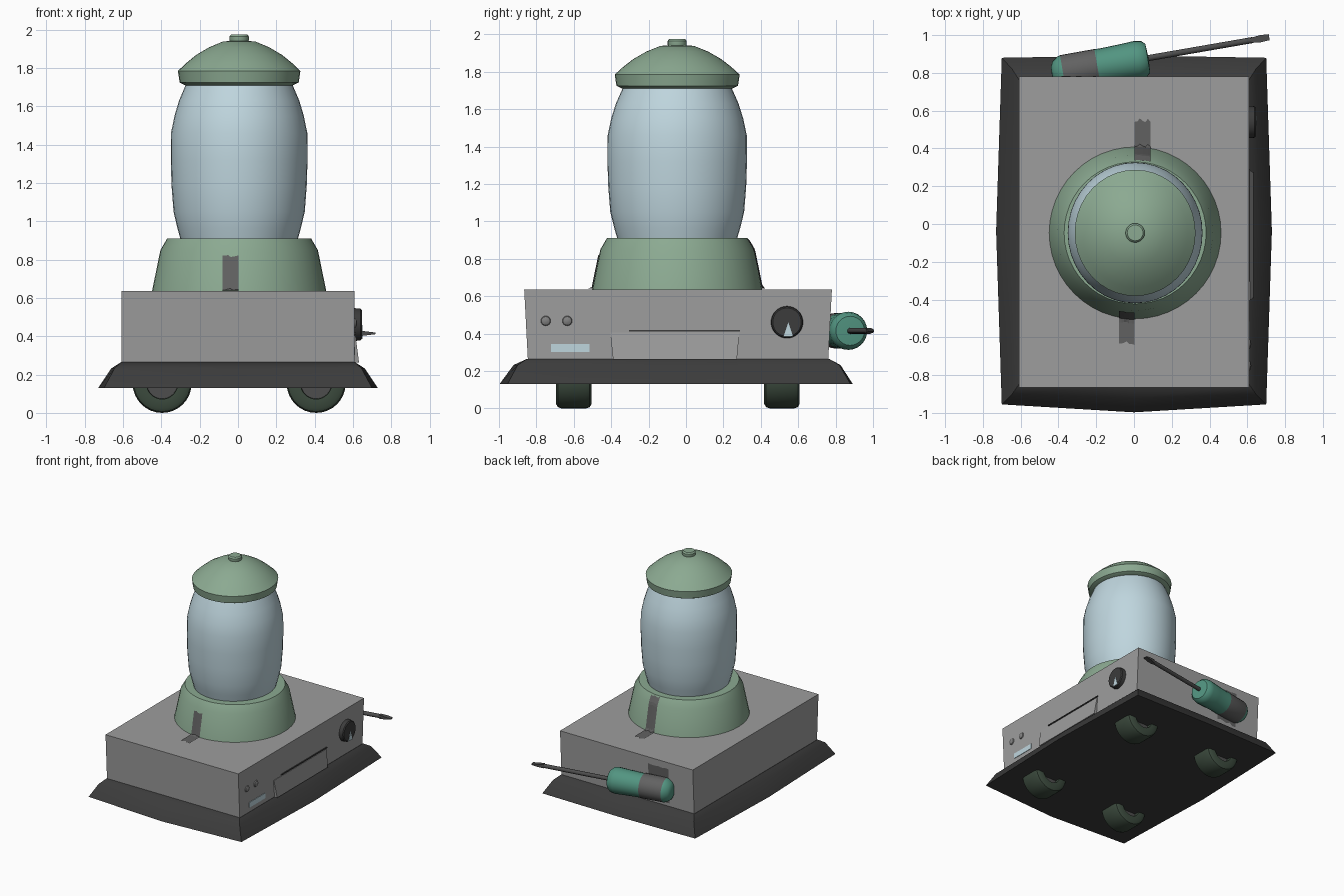
import bpy, bmesh, math, random
from mathutils import Matrix, Vector

if "Cube" in bpy.data.objects:
    bpy.data.objects.remove(bpy.data.objects["Cube"])

random.seed(4)


def mat(name, r, g, b):
    m = bpy.data.materials.new(name)
    m.diffuse_color = (r, g, b, 1)
    m.use_nodes = True
    m.node_tree.nodes["Principled BSDF"].inputs["Base Color"].default_value = m.diffuse_color
    return m


GREY = mat("body_grey", .34, .34, .34)
DARK = mat("dark_plastic", .045, .045, .045)
GREEN = mat("soft_green", .26, .40, .285)
BLUE = mat("pale_blue", .52, .67, .73)
TYRE = mat("dark_green", .045, .07, .048)
TAPE = mat("tape_grey", .12, .12, .12)
TEAL = mat("teal", .085, .30, .22)
STEEL = mat("dark_steel", .075, .075, .075)
SCREW = mat("screw_grey", .22, .22, .22)


def finish(bm, name, mats, matrix=None, angle=None):
    bmesh.ops.recalc_face_normals(bm, faces=bm.faces)
    me = bpy.data.meshes.new(name)
    bm.to_mesh(me)
    bm.free()
    for m in mats:
        me.materials.append(m)
    if angle:
        for p in me.polygons:
            p.use_smooth = True
        me.set_sharp_from_angle(angle=math.radians(angle))
    ob = bpy.data.objects.new(name, me)
    if matrix:
        ob.matrix_world = matrix
    bpy.context.collection.objects.link(ob)
    return ob


def lathe(name, profile, mats, matrix, segs=32, angle=35, bands=()):
    """Revolve (radius, height) points; bands = profile segments using the second material."""
    bm = bmesh.new()
    rings = [[bm.verts.new((r * math.cos(a), r * math.sin(a), z))
              for a in (2 * math.pi * i / segs for i in range(segs))] for r, z in profile]
    for k in range(len(rings) - 1):
        for i in range(segs):
            j = (i + 1) % segs
            f = bm.faces.new((rings[k][i], rings[k][j], rings[k + 1][j], rings[k + 1][i]))
            f.material_index = 1 if k in bands else 0
    bmesh.ops.remove_doubles(bm, verts=bm.verts, dist=1e-5)
    return finish(bm, name, mats, matrix, angle)


def hull(name, pts, m, matrix=None):
    bm = bmesh.new()
    for p in pts:
        bm.verts.new(p)
    bmesh.ops.convex_hull(bm, input=bm.verts)
    bmesh.ops.dissolve_limit(bm, angle_limit=.01, verts=bm.verts, edges=bm.edges)
    return finish(bm, name, [m], matrix)


def side_plate(name, yz, x0, x1, m):
    return hull(name, [(x, y, z) for y, z in yz for x in (x0, x1)], m)


# Main box, slightly narrower at the bottom
hull("body", [(x, y, z) for x in (-.608, .608)
              for y, z in ((-.865, .635), (.78, .635), (-.845, .25), (.76, .25))], GREY)

# Flared skirt with gently bulging sides
bm = bmesh.new()
rings = []
for hx, y0, y1, z, bx, by0, by1 in ((.70, -.955, .88, .13, .03, .042, .012),
                                    (.645, -.90, .82, .232, .017, .022, .006),
                                    (.61, -.85, .765, .265, 0, 0, 0)):
    ym = (y0 + y1) / 2
    rings.append([bm.verts.new((x, y, z)) for x, y in (
        (-hx, y0), (0, y0 - by0), (hx, y0), (hx + bx, ym),
        (hx, y1), (0, y1 + by1), (-hx, y1), (-hx - bx, ym))])
for a, b in zip(rings, rings[1:]):
    for i in range(8):
        j = (i + 1) % 8
        bm.faces.new((a[i], a[j], b[j], b[i]))
bm.faces.new(rings[0])
bm.faces.new(rings[-1])
finish(bm, "skirt", [DARK], angle=32)

# Wheels with recessed hubs
wheel = [(0, -.05), (.08, -.05), (.082, -.092), (.13, -.095), (.147, -.085), (.154, -.065)]
wheel += [(r, -z) for r, z in reversed(wheel)]
for sx, xn in ((-1, "left"), (1, "right")):
    for y, yn in ((-.60, "front"), (.513, "back")):
        lathe(f"{yn}_{xn}_wheel", wheel, [TYRE, STEEL],
              Matrix.Translation((.006 + sx * .402, y, .154)) @ Matrix.Rotation(math.pi / 2, 4, 'X'),
              bands=(0, len(wheel) - 2))

# Collar, glass jar, lid and knob share one axis
CX, CY = .006, -.047
AX = Matrix.Translation((CX, CY, 0))
OVAL = AX @ Matrix.Diagonal((.957, 1, 1, 1))
lathe("collar", [(0, .63), (.456, .63), (.411, .85), (.376, .91), (0, .91)], [GREEN], AX, 48, 28)
lathe("jar", [(0, .90), (.318, .90), (.337, .965), (.358, 1.05), (.369, 1.19), (.373, 1.32), (.372, 1.46),
              (.353, 1.55), (.328, 1.63), (.288, 1.72), (0, 1.72)], [BLUE], OVAL, 40, 40)
lathe("lid", [(0, 1.71), (.29, 1.708), (.325, 1.725), (.334, 1.785), (.29, 1.825), (.235, 1.868),
              (.165, 1.908), (.09, 1.938), (0, 1.946)], [GREEN], OVAL, 40, 40)
lathe("lid_knob", [(0, 1.93), (.045, 1.93), (.051, 1.945), (.051, 1.965), (.042, 1.975), (0, 1.976)],
      [GREEN], AX, 20, 40)


# Tape strips with ragged ends
def strip(name, x0, x1, start, end, place, rows=10, cols=6):
    """Grid ribbon; place(x, t) maps width and length onto the surface."""
    bm = bmesh.new()
    grid = []
    for c in range(cols + 1):
        x = x0 + (x1 - x0) * c / cols
        a, b = start + random.uniform(0, .012), end - random.uniform(0, .025)
        ts = [a + (b - a) * i / rows for i in range(rows + 1)]
        grid.append([bm.verts.new(place(x, t)) for t in ts])
    for g, h in zip(grid, grid[1:]):
        for i in range(rows):
            bm.faces.new((g[i], h[i], h[i + 1], g[i + 1]))
    finish(bm, name, [TAPE])


def over_collar(sign, z_top):
    def place(x, t):
        z = z_top - t
        if z > .64:
            r = .456 - (z - .63) * .2045 if z < .85 else .411 - (z - .85) * .583
            return x, CY + sign * (math.sqrt(r * r - (x - CX) ** 2) + .005), z
        edge = math.sqrt(.456 ** 2 - (x - CX) ** 2) + .005
        return x, CY + sign * (edge + .64 - z), .64
    return place


strip("front_tape", -.08, .002, 0, .32, over_collar(-1, .825), 14)
strip("back_tape", .003, .088, 0, .42, over_collar(1, .91), 18)
strip("tool_tape", -.385, -.20, 0, .30,
      lambda x, t: (x, .785 - (.635 - (.59 - t)) * .052, .59 - t))

# Drawer, slot and label on the right side
hull("drawer", [(x, y, z) for y, z, xo in ((-.405, .405, .613), (.285, .405, .613),
                                           (-.39, .262, .632), (.272, .262, .632))
                for x in (.58, xo)], GREY)
side_plate("drawer_slot", [(-.305, .41), (.29, .41), (.29, .419), (-.305, .419)], .60, .615, DARK)
side_plate("label", [(-.722, .302), (-.515, .302), (-.515, .345), (-.722, .345)], .605, .612, BLUE)

# Dial with a pointer, and two screws
TO_X = Matrix.Rotation(math.pi / 2, 4, 'Y')
lathe("dial", [(0, 0), (.086, 0), (.083, .035), (.076, .042), (0, .042)], [DARK],
      Matrix.Translation((.604, .54, .461)) @ TO_X, 32)
side_plate("dial_pointer", [(.547, .46), (.522, .385), (.572, .385)], .643, .649, BLUE)
for i, y in enumerate((-.75, -.635)):
    lathe(f"screw_{i + 1}", [(0, 0), (.027, 0), (.023, .008), (.012, .013), (0, .014)], [SCREW],
          Matrix.Translation((.607, y, .468)) @ TO_X, 16)

# Screwdriver taped to the back
d = Vector((1, .173, 0)).normalized()
TOOL = Matrix(((-d.y, 0, d.x, -.435), (d.x, 0, d.y, .79), (0, 1, 0, .415), (0, 0, 0, 1)))
lathe("screwdriver_handle", [(0, 0), (.04, .002), (.07, .016), (.09, .045), (.095, .06), (.096, .245),
                             (.094, .27), (.098, .38), (.102, .46), (.096, .495), (.078, .515),
                             (0, .52)], [TEAL, TAPE], TOOL, 24, 40, bands=(4,))
lathe("screwdriver_shaft", [(0, .5), (.016, .5), (.016, 1.08), (0, 1.08)], [STEEL], TOOL, 12)
hull("screwdriver_tip", [(x * w, y * h, s) for w, h, s in ((.013, .016, 1.07), (.019, .010, 1.12),
                                                           (.016, .004, 1.168))
                         for x in (-1, 1) for y in (-1, 1)], STEEL, TOOL)
